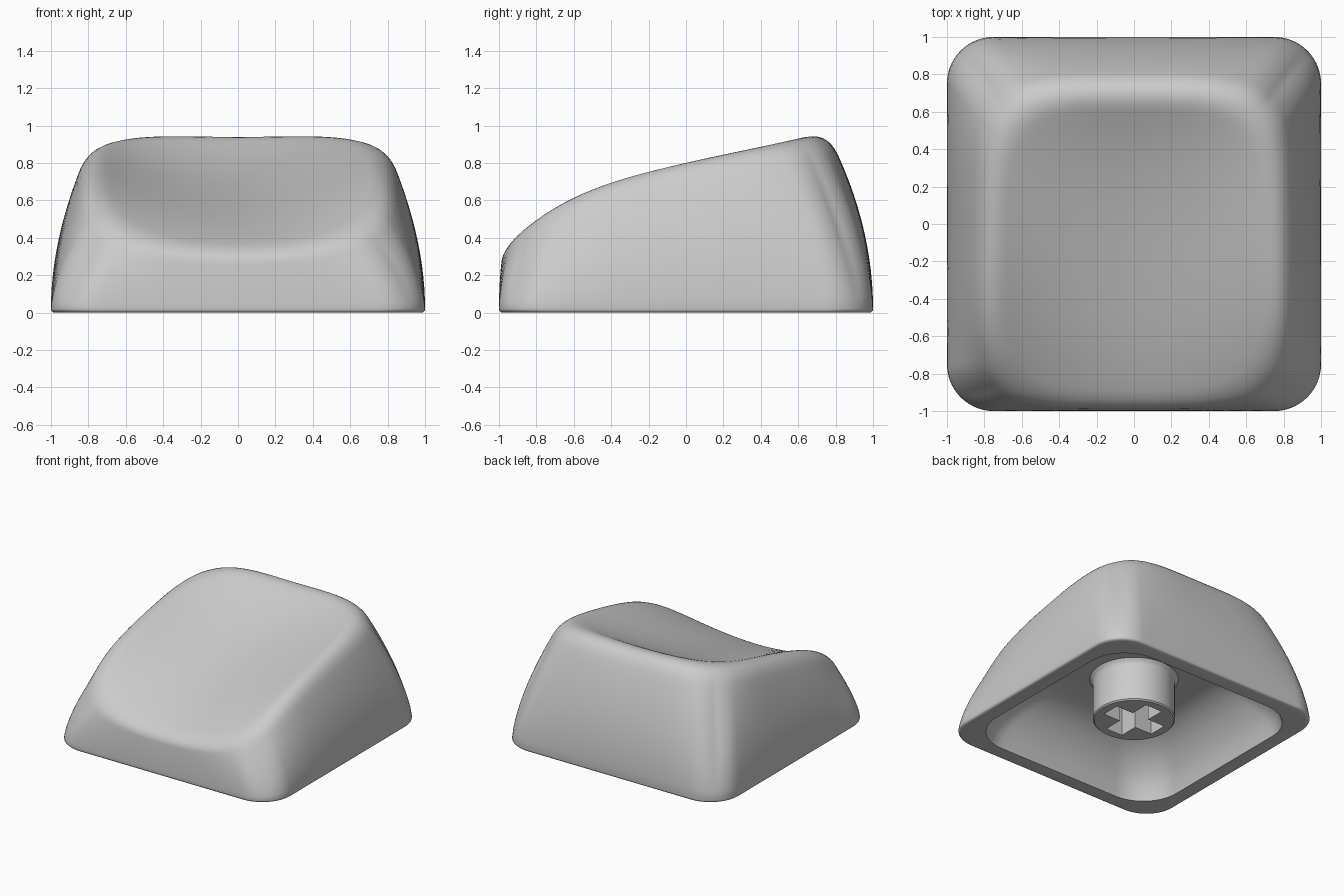
import bpy, bmesh, math
from mathutils import Vector

if "Cube" in bpy.data.objects:
    bpy.data.objects.remove(bpy.data.objects["Cube"])

grey = bpy.data.materials.new("plain_grey")
grey.use_nodes = True
grey.diffuse_color = (0.6, 0.6, 0.6, 1)
grey.node_tree.nodes["Principled BSDF"].inputs["Base Color"].default_value = (0.6, 0.6, 0.6, 1)

ARC, SIDE = 14, 22          # steps per rounded corner and per straight side
CENTRE = Vector((0, -0.12, 0))
RIM_X, RIM_Y, RIM_POWER = 0.8, 0.86, 4.2


def rounded_square(half, r):
    """Outline points of a rounded square, counter-clockwise."""
    pts = []
    for q in range(4):
        turn = q * math.pi / 2
        corner = [Vector((half - r + r * math.cos(a), half - r + r * math.sin(a)))
                  for a in (math.pi / 2 * i / ARC for i in range(ARC + 1))]
        start, end = corner[-1], Vector((r - half, half))
        edge = [start.lerp(end, i / SIDE) for i in range(1, SIDE)]
        c, s = math.cos(turn), math.sin(turn)
        pts += [Vector((p.x * c - p.y * s, p.x * s + p.y * c, 0)) for p in corner + edge]
    return pts


def dish(x, y):
    """Height of the scooped top: a low middle line and raised sides."""
    mid = 0.668 + 0.321 * y + 0.076 * y ** 2 + 0.106 * y ** 3
    side = 0.815 + 0.23 * y - 0.044 * y ** 2 + 0.133 * y ** 3
    return mid + (side - mid) * (x / 0.75) ** 2


def on_dish(p):
    return Vector((p.x, p.y, dish(p.x, p.y)))


def rim_point(p):
    """Point of the soft-cornered top rim lying in the direction of base point p."""
    size = (abs(p.x) ** RIM_POWER + abs(p.y) ** RIM_POWER) ** (1 / RIM_POWER)
    return on_dish(CENTRE + Vector((p.x * RIM_X, p.y * RIM_Y, 0)) / size)


def wall_point(base, rim, t):
    """Wall leaning in towards the rim, bulging on the sides and straighter at the corners."""
    cornerness = min(abs(base.x), abs(base.y)) / max(abs(base.x), abs(base.y))
    p = base.lerp(rim, t ** (2 - 0.65 * cornerness ** 2))
    return Vector((p.x, p.y, 0.02 + (rim.z - 0.02) * t))


def lift(points, z):
    return [Vector((p.x, p.y, z)) for p in points]


# cavity from the ceiling down, then the rounded bottom edge
lower_rings = [lift(rounded_square(half, r), z) for z, half, r in (
    (0.41, 0.24, 0.12), (0.41, 0.48, 0.2), (0.385, 0.57, 0.24), (0.34, 0.655, 0.27),
    (0.27, 0.735, 0.29), (0.18, 0.805, 0.3), (0.09, 0.85, 0.31), (0, 0.875, 0.32))]
for k in range(4):
    a = math.pi / 8 * k
    lower_rings.append(lift(rounded_square(0.98 + 0.02 * math.sin(a), 0.25), 0.02 - 0.02 * math.cos(a)))
BASE = rounded_square(1, 0.25)


def column(i):
    """One strip of the shell, from the cavity ceiling out and over to the top."""
    pts = [ring[i] for ring in lower_rings]
    # outer wall
    rim = rim_point(BASE[i])
    top = 1 - (0.02 + 0.13 * rim.z) / rim.z
    pts += [wall_point(BASE[i], rim, top * k / 12) for k in range(13)]
    # rounded rim
    outer, inner = pts[-1], on_dish(rim.lerp(CENTRE, 0.09 + 0.07 * rim.z))
    for k in range(1, 10):
        t = k / 9
        pts.append(outer.lerp(rim, t).lerp(rim.lerp(inner, t), t))
    # scooped top
    pts += [on_dish(inner.lerp(CENTRE, k / 14)) for k in range(1, 14)]
    return pts


def finish(bm, name):
    bmesh.ops.recalc_face_normals(bm, faces=bm.faces)
    mesh = bpy.data.meshes.new(name)
    bm.to_mesh(mesh)
    bm.free()
    obj = bpy.data.objects.new(name, mesh)
    bpy.context.collection.objects.link(obj)
    mesh.materials.append(grey)
    return obj


def activate(obj):
    bpy.ops.object.select_all(action="DESELECT")
    obj.select_set(True)
    bpy.context.view_layer.objects.active = obj


# hollow shell
bm = bmesh.new()
strips = [[bm.verts.new(p) for p in column(i)] for i in range(len(BASE))]
middle = bm.verts.new(on_dish(CENTRE))
for a, b in zip(strips, strips[1:] + strips[:1]):
    for k in range(len(a) - 1):
        bm.faces.new((a[k], b[k], b[k + 1], a[k + 1]))
    bm.faces.new((a[-1], b[-1], middle))
bm.faces.new([s[0] for s in strips])
shell = finish(bm, "cap_shell")

# round stem flaring slightly under the ceiling
bm = bmesh.new()
rings = []
for r, z in ((0.295, 0.06), (0.305, 0.07), (0.305, 0.37), (0.312, 0.39), (0.33, 0.41), (0.33, 0.44)):
    rings.append([bm.verts.new((r * math.cos(a), r * math.sin(a), z))
                  for a in (math.tau * i / 64 for i in range(64))])
for low, high in zip(rings, rings[1:]):
    for i in range(64):
        j = (i + 1) % 64
        bm.faces.new((low[i], low[j], high[j], high[i]))
bm.faces.new(rings[0])
bm.faces.new(rings[-1])
stem = finish(bm, "stem")

# cross-shaped socket cut into the stem
bm = bmesh.new()
L, W = 0.23, 0.075
outline = []
for x, y in ((1, 0), (0, 1), (-1, 0), (0, -1)):
    for along, across in ((L, -W), (L, W), (W, W)):
        outline.append(bm.verts.new((x * along - y * across, y * along + x * across, 0)))
base = bm.faces.new(outline)
sides = bmesh.ops.extrude_face_region(bm, geom=[base])
bmesh.ops.translate(bm, vec=(0, 0, 0.36),
                    verts=[v for v in sides["geom"] if isinstance(v, bmesh.types.BMVert)])
cutter = finish(bm, "socket_cutter")
cutter.hide_render = True
cut = stem.modifiers.new("socket", "BOOLEAN")
cut.operation, cut.object, cut.solver = "DIFFERENCE", cutter, "EXACT"
activate(stem)
bpy.ops.object.modifier_apply(modifier="socket")
bpy.data.objects.remove(cutter)

for obj in (shell, stem):
    activate(obj)
    bpy.ops.object.shade_smooth_by_angle(angle=math.radians(35))
